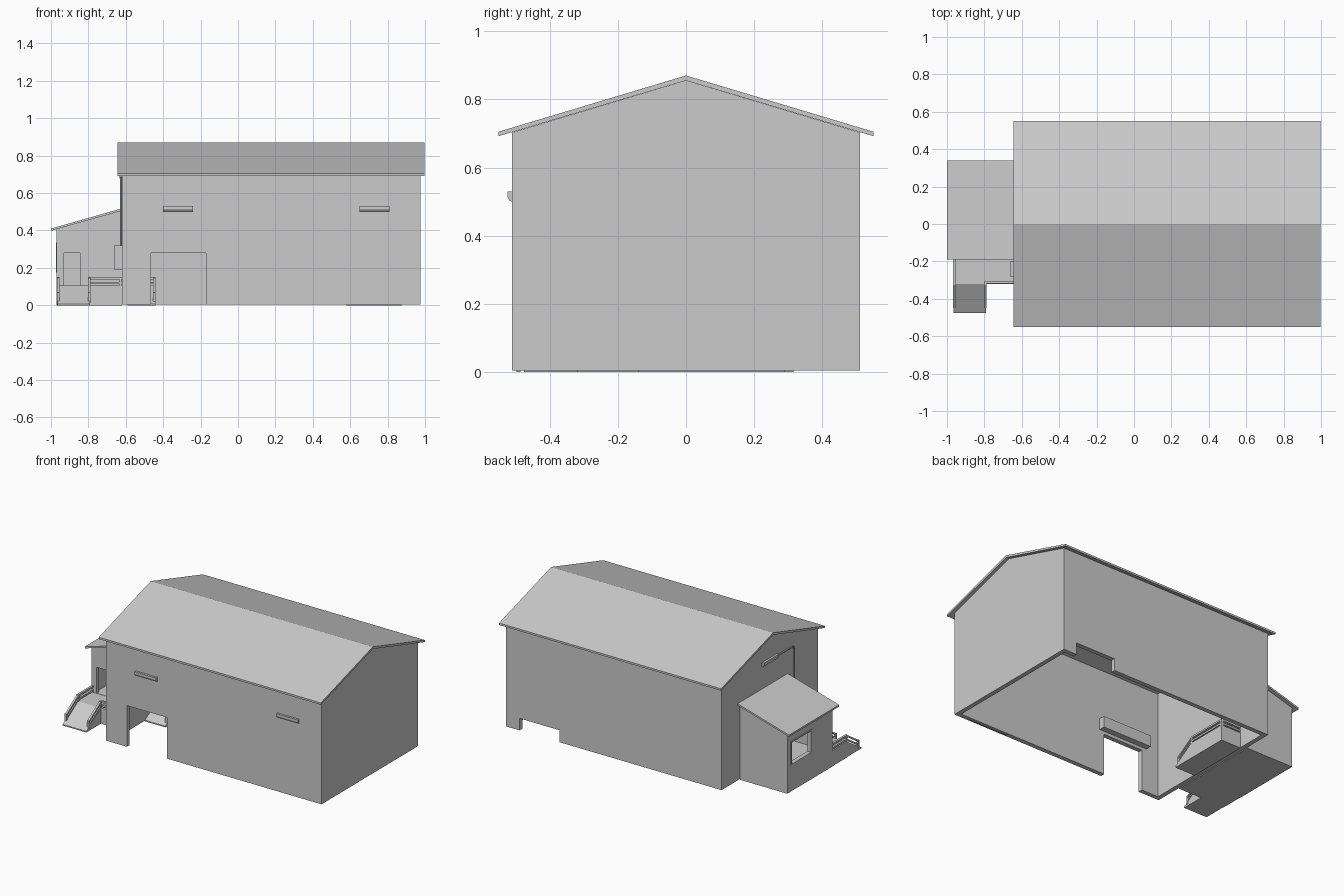
import bpy, bmesh
from mathutils import Vector

if "Cube" in bpy.data.objects:
    bpy.data.objects.remove(bpy.data.objects["Cube"])


def prism(name, profile, axis, a, b):
    """Extrude a closed profile along x (profile = y,z) or y (profile = x,z)."""
    bm = bmesh.new()
    put = (lambda p, t: (t, p[0], p[1])) if axis == 'x' else (lambda p, t: (p[0], t, p[1]))
    lo = [bm.verts.new(put(p, a)) for p in profile]
    hi = [bm.verts.new(put(p, b)) for p in profile]
    n = len(profile)
    bm.faces.new(lo)
    bm.faces.new(hi)
    for i in range(n):
        j = (i + 1) % n
        bm.faces.new((lo[i], lo[j], hi[j], hi[i]))
    bmesh.ops.recalc_face_normals(bm, faces=bm.faces)
    me = bpy.data.meshes.new(name)
    bm.to_mesh(me)
    bm.free()
    ob = bpy.data.objects.new(name, me)
    bpy.context.collection.objects.link(ob)
    return ob


def box(name, x0, x1, y0, y1, z0, z1):
    return prism(name, [(y0, z0), (y1, z0), (y1, z1), (y0, z1)], 'x', x0, x1)


def cut(ob, *bounds):
    """Subtract a list of boxes, bake the result and drop the cutters."""
    for b in bounds:
        c = box("cutter", *b)
        c.hide_render = True
        m = ob.modifiers.new("cut", 'BOOLEAN')
        m.operation, m.solver, m.object = 'DIFFERENCE', 'EXACT', c
        bpy.context.view_layer.update()
        dg = bpy.context.evaluated_depsgraph_get()
        me = bpy.data.meshes.new_from_object(ob.evaluated_get(dg))
        ob.modifiers.clear()
        ob.data = me
        bpy.data.objects.remove(c)


def pipe(name, pts, r):
    cu = bpy.data.curves.new(name, 'CURVE')
    cu.dimensions = '3D'
    cu.bevel_depth, cu.bevel_resolution, cu.use_fill_caps = r, 1, True
    s = cu.splines.new('POLY')
    s.points.add(len(pts) - 1)
    for p, q in zip(s.points, pts):
        p.co = (*q, 1)
    ob = bpy.data.objects.new(name, cu)
    bpy.context.collection.objects.link(ob)


# main hall walls: open underneath, with the door openings
hall = prism("hall_walls", [(-.51, .005), (.51, .005), (.51, .703), (0, .855), (-.51, .703)],
             'x', -.62, .975)
cut(hall,
    (-.59, .945, -.48, .48, -.1, 1.0),
    (-.465, -.17, -.6, -.45, -.1, .28),
    (.58, .875, .45, .6, -.1, .085),
    (-.7, -.55, .13, .22, .105, .28))
box("closed_door_bottom", .58, .875, -.497, -.485, 0, .02)

# gable roof
prism("hall_roof", [(-.55, .692), (0, .855), (.55, .692), (.55, .705), (0, .87), (-.55, .705)],
      'x', -.645, .998)

# roller door housing inside
box("roller_housing", -.50, -.135, -.48, -.44, .30, .375)

# wall lights: two on the front, one high on the left gable
lamp = [(0, .50), (-.008, .503), (-.014, .515), (-.014, .53), (0, .53)]
for i, x in enumerate((-.32, .73)):
    prism(f"front_light_{i}", [(-.51 + y, z) for y, z in lamp], 'x', x - .08, x + .08)
prism("side_light", [(-.62 + y, z + .165) for y, z in lamp], 'y', -.08, .08)

# meter box and conduit on the left gable
box("meter_box", -.662, -.62, -.28, -.20, .19, .32)
pipe("conduit", [(-.626, -.25, .32), (-.626, -.25, .66), (-.626, -.242, .678),
                 (-.626, -.225, .685), (-.626, -.08, .685)], .005)

# annex on a raised foundation, with door and window
box("annex_foundation", -.97, -.62, -.165, .315, 0, .107)
annex = prism("annex_walls", [(-.97, .107), (-.62, .107), (-.62, .507), (-.97, .407)],
              'y', -.165, .315)
cut(annex,
    (-.945, -.5, -.14, .29, -.1, 1.0),
    (-.93, -.845, -.3, -.1, .0, .28),
    (-1.1, -.93, .06, .28, .175, .335))
prism("annex_roof", [(-1, .398), (-.62, .506), (-.62, .518), (-1, .410)], 'y', -.19, .34)

# window frame
for n, b in {"sill": (.06, .28, .175, .183), "head": (.06, .28, .327, .335),
             "jamb_a": (.06, .068, .175, .335), "jamb_b": (.272, .28, .175, .335)}.items():
    box("window_" + n, -.974, -.945, *b)


def slope_rail(name, x0, x1, ya, yb, za, zb):
    """Two rails following a ramp from the foot (ya) to the top (yb), with end posts."""
    for k, dz in enumerate((0, -.025)):
        prism(f"{name}_bar_{k}", [(ya, za + dz), (yb, zb + dz), (yb, zb + dz - .012),
                                  (ya, za + dz - .012)], 'x', x0, x1)
    for k, (y, z) in enumerate(((ya, za), (yb, zb))):
        box(f"{name}_post_{k}", x0, x1, y - .005, y + .005, z - .055, z)


# outside deck, ramp and railings
box("deck", -.968, -.62, -.32, -.165, 0, .105)
prism("ramp", [(-.475, 0), (-.32, 0), (-.32, .105), (-.475, .008)], 'x', -.965, -.79)
for i, x in enumerate((-.968, -.802)):
    slope_rail(f"ramp_rail_{i}", x, x + .014, -.445, -.32, .068, .15)
for k, z in enumerate((.138, .113)):
    box(f"deck_front_rail_{k}", -.80, -.62, -.318, -.304, z, z + .012)
    box(f"deck_side_rail_{k}", -.968, -.954, -.32, -.165, z, z + .012)
box("deck_corner_post", -.634, -.622, -.318, -.304, .105, .15)

# matching landing, ramp and railings inside the hall
box("inner_landing", -.59, -.44, .01, .29, 0, .105)
prism("inner_ramp", [(-.14, 0), (.01, 0), (.01, .105), (-.14, .008)], 'x', -.59, -.44)
slope_rail("inner_ramp_rail", -.455, -.441, -.115, .01, .068, .15)
for k, z in enumerate((.138, .113)):
    box(f"inner_side_rail_{k}", -.455, -.441, .01, .29, z, z + .012)
    box(f"inner_end_rail_{k}", -.59, -.441, .276, .29, z, z + .012)
box("inner_corner_post", -.455, -.441, .276, .29, .105, .15)
